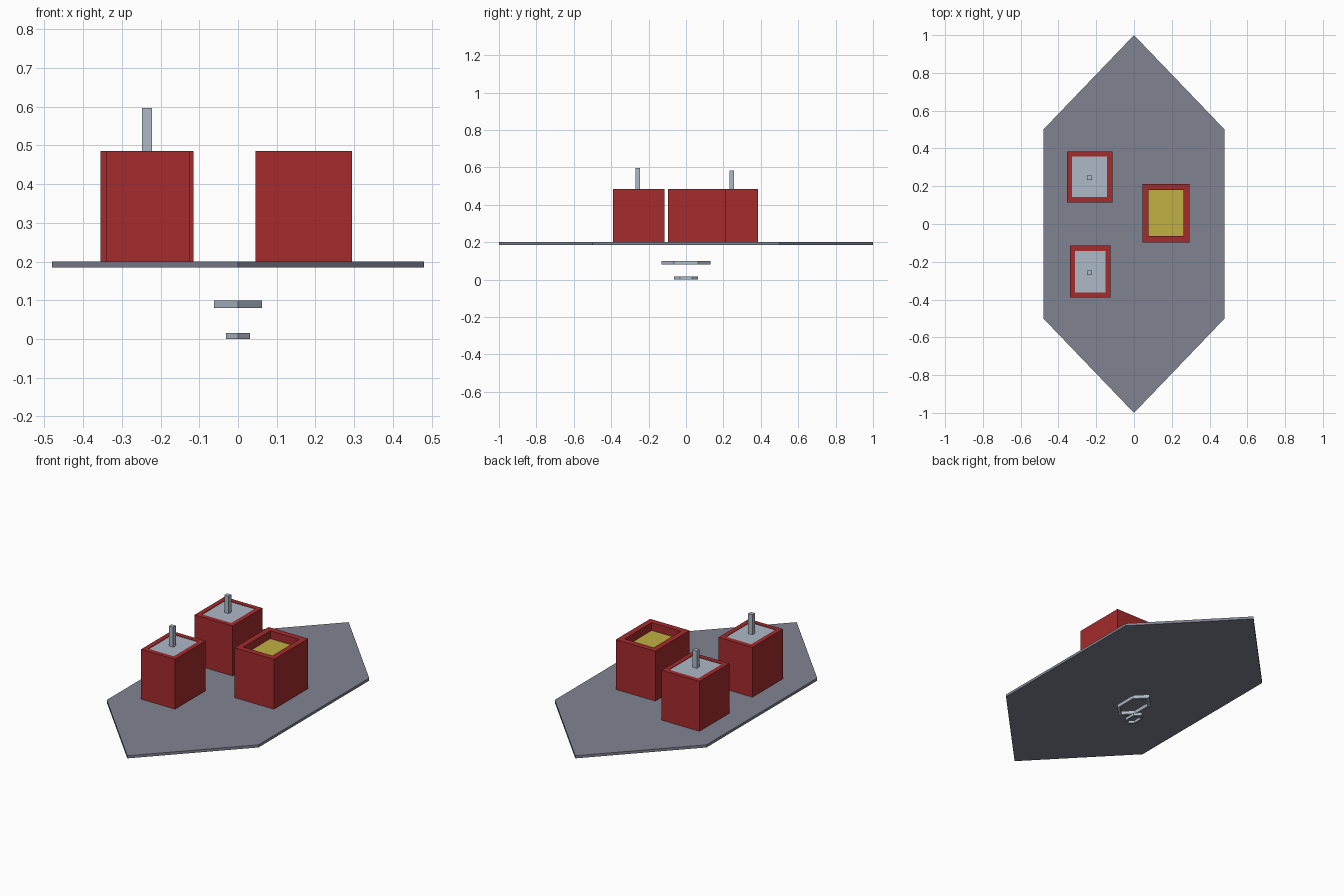
import bpy, bmesh

if "Cube" in bpy.data.objects:
    bpy.data.objects.remove(bpy.data.objects["Cube"])


def material(name, rgb):
    m = bpy.data.materials.new(name)
    m.diffuse_color = (*rgb, 1)
    m.use_nodes = True
    m.node_tree.nodes["Principled BSDF"].inputs["Base Color"].default_value = m.diffuse_color
    return m


SLATE = material("slate grey", (0.216, 0.231, 0.283))
RED = material("brick red", (0.376, 0.024, 0.026))
PALE = material("pale steel", (0.42, 0.49, 0.565))
YELLOW = material("mustard yellow", (0.527, 0.434, 0.055))


def rect(x0, x1, y0, y1):
    return [(x0, y0), (x1, y0), (x1, y1), (x0, y1)]


def hexagon(s):
    return [(x * s, y * s) for x, y in
            ((0, -1), (.48, -.5), (.48, .5), (0, 1), (-.48, .5), (-.48, -.5))]


def prism(name, outer, z0, z1, mat, inner=None):
    """Extrude an outline; with an inner outline, make a hollow frame."""
    bm = bmesh.new()
    n = len(outer)
    loops = [outer] + ([inner] if inner else [])
    rings = [[[bm.verts.new((x, y, z)) for x, y in lp] for z in (z0, z1)]
             for lp in loops]
    for lo, hi in rings:
        for i in range(n):
            j = (i + 1) % n
            bm.faces.new((lo[i], lo[j], hi[j], hi[i]))
    for k in (0, 1):
        if inner:
            a, b = rings[0][k], rings[1][k]
            for i in range(n):
                j = (i + 1) % n
                bm.faces.new((a[i], a[j], b[j], b[i]))
        else:
            bm.faces.new(rings[0][k])
    bmesh.ops.recalc_face_normals(bm, faces=bm.faces)
    me = bpy.data.meshes.new(name)
    bm.to_mesh(me)
    bm.free()
    me.materials.append(mat)
    ob = bpy.data.objects.new(name, me)
    bpy.context.collection.objects.link(ob)
    return ob


# Hexagonal deck and the two small hexagonal rings under it
prism("deck", hexagon(1), 0.185, 0.2, SLATE)
prism("upper_ring", hexagon(0.13), 0.08, 0.1, PALE, hexagon(0.105))
prism("lower_ring", hexagon(0.065), 0.0, 0.016, PALE, hexagon(0.048))

# Red boxes: bounds, wall thickness, filling height and colour
boxes = [
    ("back_left", (-.355, -.115, .115, .385), .027, .482, PALE),
    ("front_left", (-.34, -.125, -.39, -.115), .027, .482, PALE),
    ("right", (.045, .295, -.097, .213), .033, .44, YELLOW),
]
for name, (x0, x1, y0, y1), w, top, mat in boxes:
    inside = rect(x0 + w, x1 - w, y0 + w, y1 - w)
    prism(name + "_box", rect(x0, x1, y0, y1), 0.2, 0.485, RED, inside)
    prism(name + "_filling", inside, 0.2, top, mat)

# Square pegs standing on the two left boxes
for name, y, top in (("back_peg", 0.245, 0.582), ("front_peg", -0.257, 0.597)):
    prism(name, rect(-.248, -.222, y - .012, y + .012), 0.475, top, PALE)
